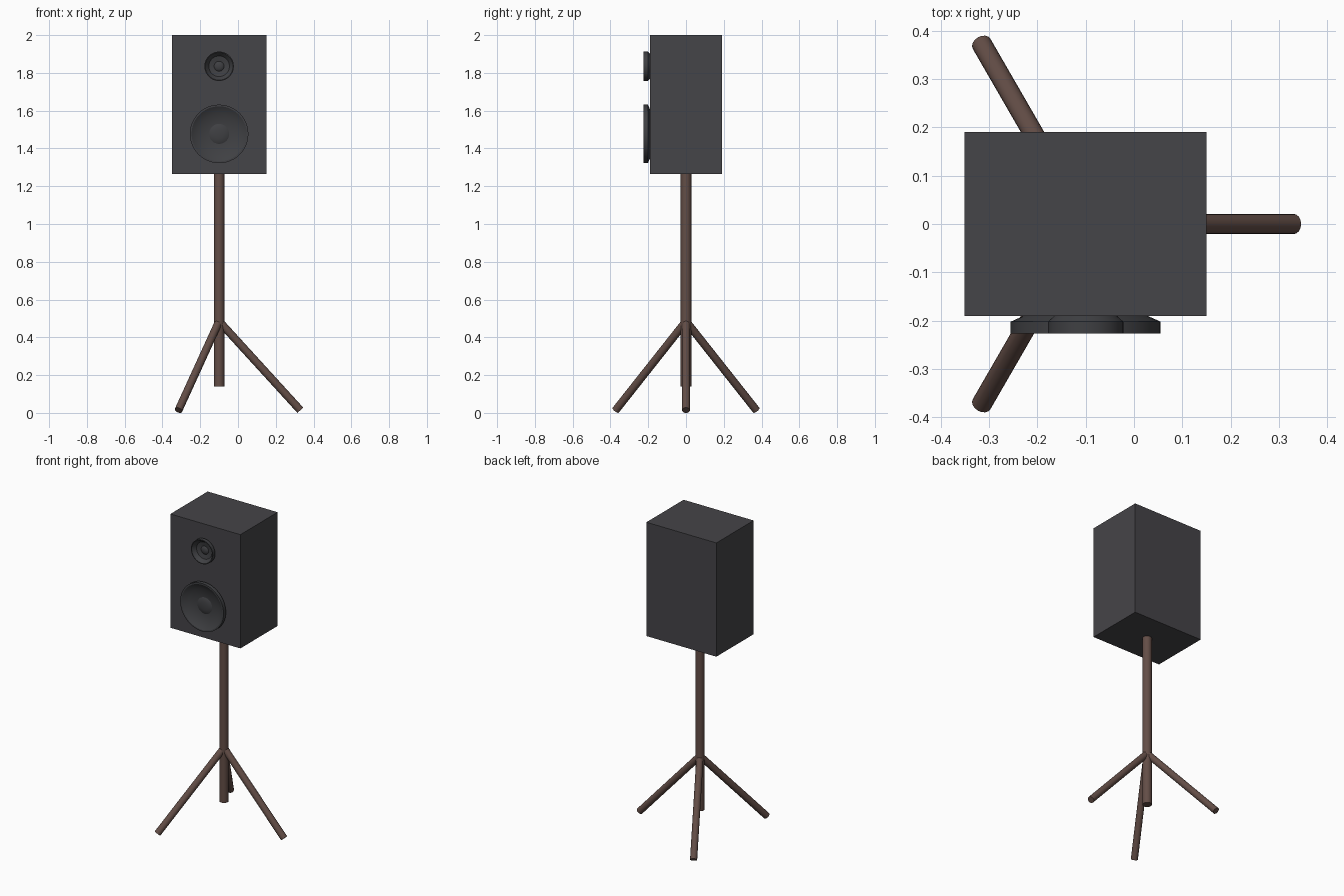
import bpy
import math
from mathutils import Vector

old = bpy.data.objects.get("Cube")
if old:
    bpy.data.objects.remove(old, do_unlink=True)


def material(name, colour):
    mat = bpy.data.materials.new(name)
    mat.use_nodes = True
    mat.diffuse_color = (*colour, 1)
    bsdf = mat.node_tree.nodes["Principled BSDF"]
    bsdf.inputs["Base Color"].default_value = (*colour, 1)
    bsdf.inputs["Roughness"].default_value = 0.7
    return mat


CHARCOAL = material("charcoal cabinet", (0.060, 0.058, 0.065))
DRIVER = material("dark grey driver", (0.050, 0.051, 0.056))
WOOD = material("brown wood", (0.125, 0.075, 0.062))

AXIS_X = -0.10   # pole and drivers share this line
FRONT_Y = -0.19  # cabinet front


def finish(name, mat, smooth=True):
    obj = bpy.context.object
    obj.name = name
    obj.data.materials.append(mat)
    if smooth:
        bpy.ops.object.shade_smooth_by_angle(angle=math.radians(30))
    return obj


def rod(name, start, end, radius):
    start, end = Vector(start), Vector(end)
    axis = end - start
    bpy.ops.mesh.primitive_cylinder_add(vertices=16, radius=radius, depth=axis.length,
                                        location=(start + end) / 2)
    bpy.context.object.rotation_euler = axis.to_track_quat('Z', 'Y').to_euler()
    return finish(name, WOOD)


def driver(name, z, radius, segments=48):
    # Flared outer wall, narrow lip, concave cone and a shallow centre cap;
    # each pair is (radius fraction, distance in front of the cabinet)
    profile = [(0.80, -0.002), (1.0, 0.012), (1.0, 0.036), (0.94, 0.036),
               (0.70, 0.012), (0.34, 0.006), (0.30, 0.009), (0.16, 0.014)]
    verts, faces = [], []
    for fraction, out in profile:
        for i in range(segments):
            a = math.tau * i / segments
            verts.append((AXIS_X + radius * fraction * math.cos(a), FRONT_Y - out,
                          z + radius * fraction * math.sin(a)))
    for ring in range(len(profile) - 1):
        for i in range(segments):
            j = (i + 1) % segments
            a, b = ring * segments, (ring + 1) * segments
            faces.append((a + i, a + j, b + j, b + i))
    last = (len(profile) - 1) * segments
    faces.append(tuple(range(last, last + segments)))
    mesh = bpy.data.meshes.new(name)
    mesh.from_pydata(verts, [], faces)
    obj = bpy.data.objects.new(name, mesh)
    bpy.context.collection.objects.link(obj)
    bpy.ops.object.select_all(action='DESELECT')
    obj.select_set(True)
    bpy.context.view_layer.objects.active = obj
    return finish(name, DRIVER)


# Cabinet
bpy.ops.mesh.primitive_cube_add(size=1, location=(AXIS_X, 0, 1.6325))
bpy.context.object.scale = (0.50, 0.38, 0.735)
finish("cabinet", CHARCOAL, smooth=False)

# Drivers
driver("woofer", 1.477, 0.155)
driver("tweeter", 1.835, 0.078)

# Stand
rod("pole", (AXIS_X, 0, 0.14), (AXIS_X, 0, 1.27), 0.028)
for label, degrees in (("left", 0), ("back", 120), ("front", 240)):
    a = math.radians(degrees)
    foot = (AXIS_X + 0.43 * math.cos(a), 0.43 * math.sin(a), 0.014)
    rod(label + "_leg", (AXIS_X, 0, 0.485), foot, 0.021)
